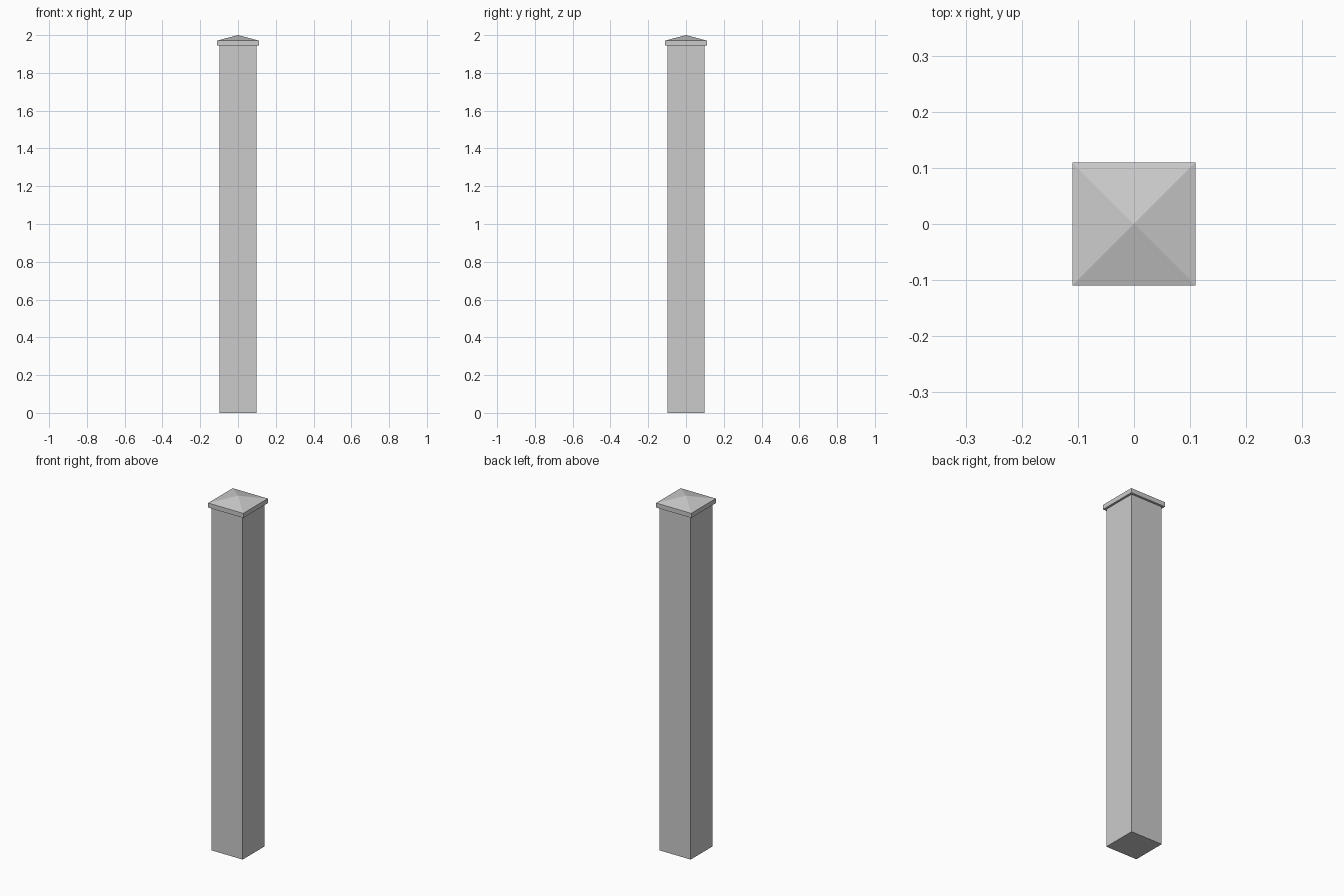
import bpy, bmesh

if "Cube" in bpy.data.objects:
    bpy.data.objects.remove(bpy.data.objects["Cube"])

POST, CAP = 0.098, 0.11          # half widths
CAP_Z, EAVE_Z, TOP_Z = 1.945, 1.971, 2.0


def square(bm, half, z):
    return [bm.verts.new((x * half, y * half, z))
            for x, y in ((-1, -1), (1, -1), (1, 1), (-1, 1))]


def make_prism(name, half, z0, z1, apex=None):
    """Square block, with either a flat top or a pyramid top."""
    bm = bmesh.new()
    low, high = square(bm, half, z0), square(bm, half, z1)
    bm.faces.new(low[::-1])
    tip = bm.verts.new((0, 0, apex)) if apex else None
    for i in range(4):
        j = (i + 1) % 4
        bm.faces.new((low[i], low[j], high[j], high[i]))
        if tip:
            bm.faces.new((high[i], high[j], tip))
    if not tip:
        bm.faces.new(high)
    mesh = bpy.data.meshes.new(name)
    bm.to_mesh(mesh)
    bm.free()
    obj = bpy.data.objects.new(name, mesh)
    bpy.context.collection.objects.link(obj)
    return obj


# Tall square shaft
make_prism("post_shaft", POST, 0, CAP_Z)
# Overhanging cap with a shallow pyramid top
make_prism("post_cap", CAP, CAP_Z, EAVE_Z, TOP_Z)
